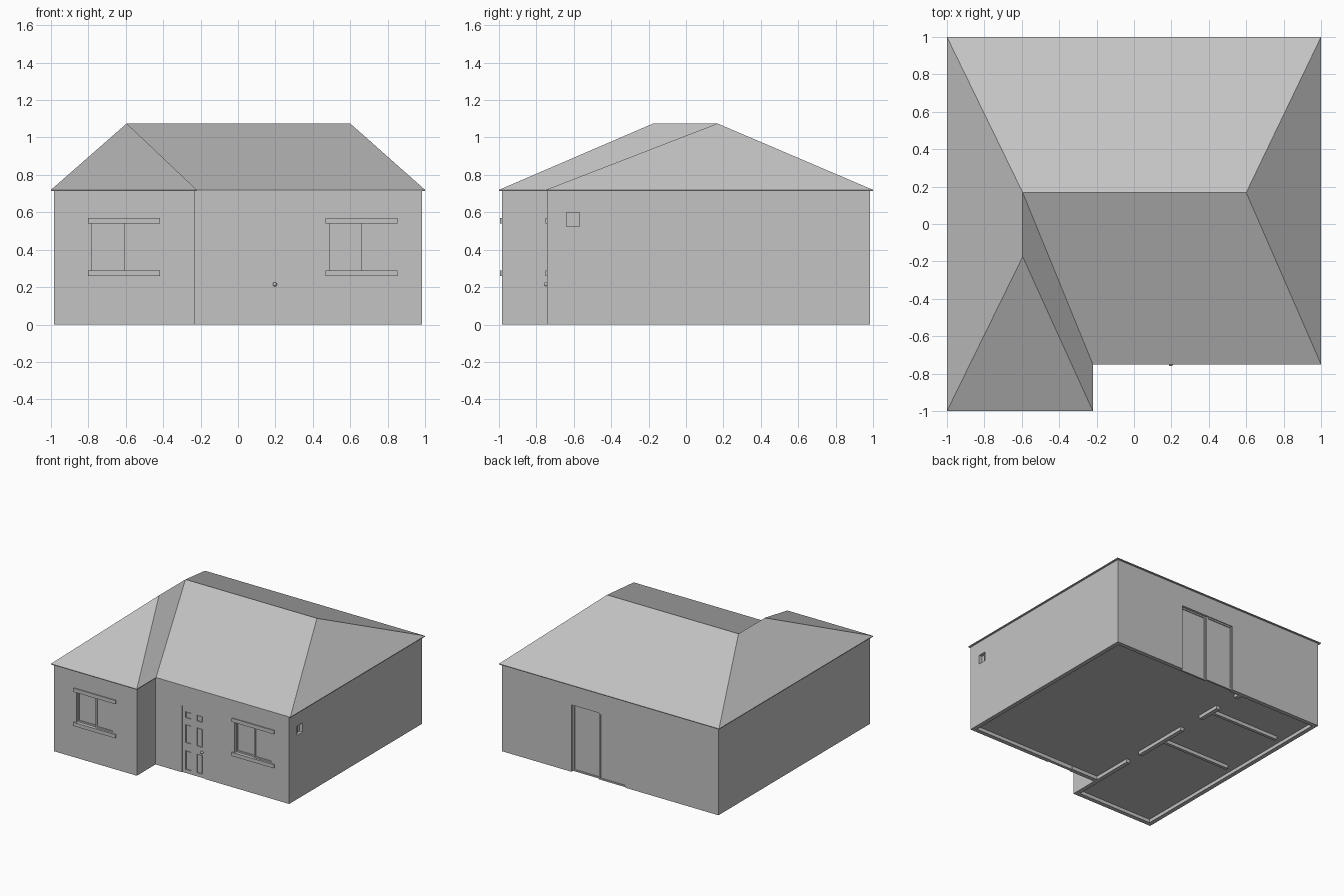
import bpy
import bmesh
from mathutils import Vector

if "Cube" in bpy.data.objects:
    bpy.data.objects.remove(bpy.data.objects["Cube"])

GREY = (0.55, 0.55, 0.55, 1)
mat = bpy.data.materials.new("plain grey")
mat.use_nodes = True
mat.diffuse_color = GREY
for node in mat.node_tree.nodes:
    if node.type == 'BSDF_PRINCIPLED':
        node.inputs["Base Color"].default_value = GREY

WALL_T = 0.035
EAVE = 0.72
RIDGE = 1.075
SIDE = 0.985     # outer wall on left, right, back and wing front
FRONT = -0.742   # main front wall
WING = -0.23     # inner side of the wing


def finish(name, bm):
    bmesh.ops.recalc_face_normals(bm, faces=bm.faces)
    mesh = bpy.data.meshes.new(name)
    bm.to_mesh(mesh)
    bm.free()
    mesh.materials.append(mat)
    obj = bpy.data.objects.new(name, mesh)
    bpy.context.scene.collection.objects.link(obj)
    return obj


def boxes(name, extents):
    """One object from boxes given as (x0, x1, y0, y1, z0, z1)."""
    bm = bmesh.new()
    for x0, x1, y0, y1, z0, z1 in extents:
        verts = bmesh.ops.create_cube(bm, size=1)["verts"]
        for v in verts:
            v.co = Vector((x1 if v.co.x > 0 else x0,
                           y1 if v.co.y > 0 else y0,
                           z1 if v.co.z > 0 else z0))
    return finish(name, bm)


def prism(name, outline, z0, z1):
    bm = bmesh.new()
    face = bm.faces.new([bm.verts.new((x, y, z0)) for x, y in outline])
    top = bmesh.ops.extrude_face_region(bm, geom=[face])["geom"]
    for v in top:
        if isinstance(v, bmesh.types.BMVert):
            v.co.z = z1
    return finish(name, bm)


def footprint(inset):
    s = SIDE - inset
    f, w = FRONT + inset, WING - inset
    return [(-s, -s), (w, -s), (w, f), (s, f), (s, s), (-s, s)]


def cut(target, cutter):
    cutter.hide_render = True
    mod = target.modifiers.new("cut", 'BOOLEAN')
    mod.operation = 'DIFFERENCE'
    mod.solver = 'EXACT'
    mod.object = cutter
    bpy.context.view_layer.objects.active = target
    bpy.ops.object.modifier_apply(modifier=mod.name)
    bpy.data.objects.remove(cutter)


# Hollow walls with openings
walls = prism("walls", footprint(0), 0, EAVE - 0.004)
cut(walls, prism("room_cutter", footprint(WALL_T), -0.1, 0.70))

windows = {"wing_window": (-0.61, -SIDE), "main_window": (0.66, FRONT)}
WIN_W, WIN_Z0, WIN_Z1 = 0.17, 0.29, 0.54
DOOR = (0.01, 0.225)
PATIO = (-0.14, 0.35)
DOOR_TOP = 0.55
VENT = (-0.64, -0.57)
openings = [(cx - WIN_W, cx + WIN_W, y - 0.05, y + 0.06, WIN_Z0, WIN_Z1)
            for cx, y in windows.values()]
openings.append((*DOOR, FRONT - 0.05, FRONT + 0.06, -0.05, DOOR_TOP))
openings.append((*PATIO, SIDE - 0.06, SIDE + 0.05, -0.05, DOOR_TOP))
openings.append((SIDE - 0.06, SIDE + 0.05, *VENT, 0.525, 0.60))
cut(walls, boxes("opening_cutter", openings))


def framed_pane(x0, x1, z0, z1, y, inward):
    """A thin frame around a pane set slightly deeper."""
    b = 0.012

    def span(d0, d1):
        return tuple(sorted((y + inward * d0, y + inward * d1)))
    edge, pane = span(0, 0.014), span(0.007, 0.012)
    return [(x0, x0 + b, *edge, z0, z1), (x1 - b, x1, *edge, z0, z1),
            (x0 + b, x1 - b, *edge, z0, z0 + b),
            (x0 + b, x1 - b, *edge, z1 - b, z1),
            (x0 + b, x1 - b, *pane, z0 + b, z1 - b)]


# Sliding windows with a sill and lintel each
for name, (cx, y) in windows.items():
    boxes(name,
          framed_pane(cx - WIN_W, cx, WIN_Z0, WIN_Z1, y + 0.02, 1)
          + framed_pane(cx, cx + WIN_W, WIN_Z0, WIN_Z1, y + 0.008, 1))
    w = WIN_W + 0.022
    boxes(name + "_sill_and_lintel",
          [(cx - w, cx + w, y - 0.009, y + 0.01, z, z + 0.03)
           for z in (WIN_Z0 - 0.03, WIN_Z1)])

# Sliding back door
mid = sum(PATIO) / 2
boxes("patio_door",
      framed_pane(mid, PATIO[1], 0, DOOR_TOP, SIDE - 0.02, -1)
      + framed_pane(PATIO[0], mid, 0, DOOR_TOP, SIDE - 0.008, -1))

# Front door with six sunken panels
front_door = boxes("front_door",
                   [(*DOOR, FRONT + 0.006, FRONT + 0.03, 0, DOOR_TOP)])
panels = [(x, x + 0.05, z0, z1) for x in (0.04, 0.143)
          for z0, z1 in ((0.03, 0.185), (0.25, 0.40), (0.455, 0.505))]
cut(front_door, boxes("panel_cutter",
                      [(x0, x1, FRONT - 0.02, FRONT + 0.014, z0, z1)
                       for x0, x1, z0, z1 in panels]))
boxes("front_door_panels",
      [(x0 + 0.006, x1 - 0.006, FRONT + 0.009, FRONT + 0.016,
        z0 + 0.006, z1 - 0.006) for x0, x1, z0, z1 in panels])

# Door knob
bpy.ops.mesh.primitive_uv_sphere_add(segments=16, ring_count=8, radius=0.011,
                                     location=(0.197, FRONT - 0.007, 0.215))
knob = bpy.context.object
knob.name = "door_knob"
knob.data.materials.append(mat)
bpy.ops.object.shade_smooth()

# Small side window
boxes("side_window", [
    (SIDE - 0.034, SIDE - 0.028, *VENT, 0.525, 0.60),
    (SIDE - 0.028, SIDE - 0.02, -0.608, -0.602, 0.525, 0.60)])

# Floor raised inside the walls
prism("floor", footprint(WALL_T), 0.028, 0.04)

# Inner walls with door gaps
inner = SIDE - WALL_T
boxes("inner_walls",
      [(WING - WALL_T, WING, y0, y1, 0, 0.69)
       for y0, y1 in ((FRONT, -0.36), (-0.22, 0.27), (0.49, 0.69), (0.9, inner))]
      + [(-0.88, WING - WALL_T, y, y + 0.025, 0, 0.69) for y in (0.03, 0.6)])

# Hipped roof with a wing, closed underneath by thin eaves
bm = bmesh.new()
plan = [(-1, 1), (1, 1), (1, -0.75), (-0.22, -0.75), (-0.22, -1), (-1, -1)]
top = [bm.verts.new((x, y, EAVE)) for x, y in plan]
low = [bm.verts.new((x, y, EAVE - 0.006)) for x, y in plan]
west, east, south = [bm.verts.new((x, y, RIDGE)) for x, y in
                     ((-0.595, 0.168), (0.6, 0.168), (-0.595, -0.175))]
a, b, c, d, e, f = top
for loop in ((a, b, east, west), (b, c, east), (c, d, west, east),
             (d, e, south, west), (e, f, south), (f, a, west, south)):
    bm.faces.new(loop)
for i in range(len(plan)):
    j = (i + 1) % len(plan)
    bm.faces.new((top[i], top[j], low[j], low[i]))
bm.faces.new(low)
finish("roof", bm)
